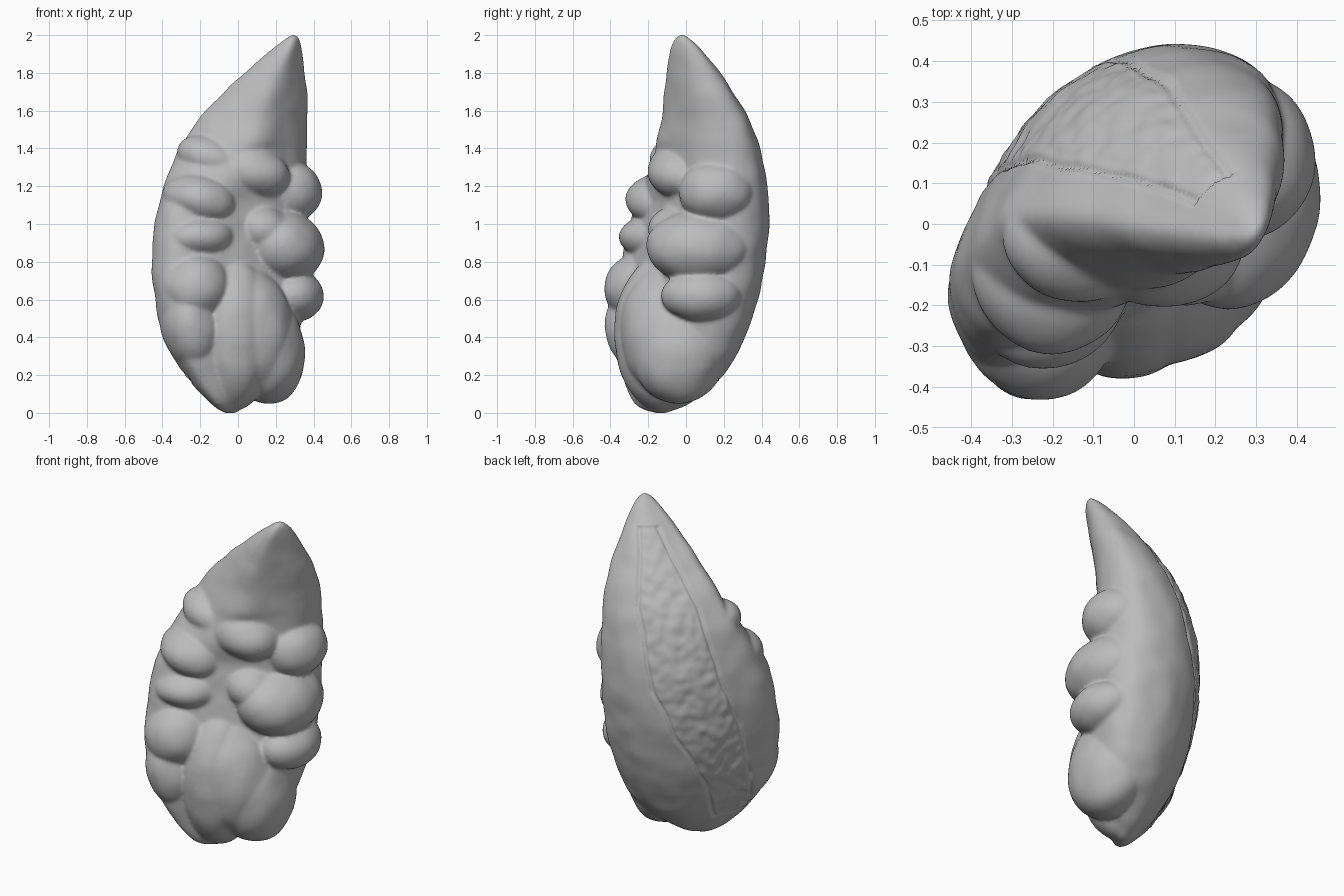
import bpy, bmesh, math
from mathutils import Vector, Matrix, noise

cube = bpy.data.objects.get("Cube")
if cube:
    bpy.data.objects.remove(cube)

stone = bpy.data.materials.new("plain_grey")
stone.use_nodes = True
GREY = (0.5, 0.5, 0.5, 1)
stone.diffuse_color = GREY
stone.node_tree.nodes["Principled BSDF"].inputs["Base Color"].default_value = GREY

# Half-moon cross-sections in a unit box: lower body, and beak with a front ridge
BODY = [(0, .22), (.08, .49), (.22, .75), (.42, .93), (.68, 1), (.92, .92),
        (1, .7), (.9, .4), (.5, .12), (.14, 0)]
BEAK = [(0, .3), (.09, .52), (.23, .75), (.42, .92), (.68, 1), (.92, .93),
        (1, .68), (.9, .36), (.58, 0), (.2, .09)]
# Height and bounds of the shell: z, x min, x max, y min, y max
SHELL = [(0, -.07, -.01, -.16, -.1), (.05, -.14, .06, -.27, .02),
         (.2, -.28, .24, -.34, .2), (.4, -.39, .32, -.38, .31),
         (.6, -.44, .35, -.38, .38), (.8, -.455, .36, -.34, .42),
         (1, -.44, .36, -.3, .44), (1.2, -.39, .36, -.24, .43),
         (1.4, -.31, .365, -.16, .39), (1.6, -.17, .37, -.12, .31),
         (1.8, .03, .355, -.1, .18), (1.92, .175, .34, -.08, .085),
         (1.98, .25, .325, -.055, .02), (2, .28, .31, -.035, -.005)]
# Rounded lobes: centre, radii, tilt about y in degrees
LOBES = [((.07, -.03, 1.28), (.21, .175, .14), 14),
         ((-.13, -.03, 1.34), (.2, .16, .12), 20),
         ((.27, .16, 1.17), (.175, .2, .165), 0),
         ((.23, .07, .88), (.23, .28, .195), 12),
         ((.13, -.03, .97), (.16, .17, .13), 15),
         ((.29, .08, .62), (.165, .21, .14), 0),
         ((-.02, -.13, .42), (.22, .25, .41), 0),
         ((.06, -.1, .44), (.24, .25, .36), -10),
         ((.13, -.04, .36), (.22, .26, .32), -12),
         ((-.23, -.2, .66), (.20, .235, .2), 10),
         ((-.25, -.22, .46), (.16, .21, .24), -12),
         ((-.22, -.14, .93), (.21, .215, .125), 0),
         ((-.2, -.12, 1.13), (.2, .2, .135), 12)]


def smooth(points, f, closed):
    """Smooth curve through the points at position f, counted in points."""
    i = int(f)
    f -= i
    last = len(points) - 1
    a, b, c, d = (Vector(points[k % (last + 1) if closed else min(max(k, 0), last)])
                  for k in range(i - 1, i + 3))
    return b + (c - a) * f / 2 + (a * 2 - b * 5 + c * 4 - d) * f**2 / 2 + (b * 3 - a - c * 3 + d) * f**3 / 2


# Lofted shell
bm = bmesh.new()
COUNT, STEPS = 80, 5
rings = []
for s in range((len(SHELL) - 1) * STEPS + 1):
    z, x0, x1, y0, y1 = smooth(SHELL, s / STEPS, False)
    blend = min(max((z - 1.1) / .35, 0), 1)
    ring = []
    for k in range(COUNT):
        f = k * len(BODY) / COUNT
        p = smooth(BODY, f, True).lerp(smooth(BEAK, f, True), blend)
        ring.append(bm.verts.new((x0 + (x1 - x0) * p.x, y0 + (y1 - y0) * p.y, z)))
    rings.append(ring)
for low, high in zip(rings, rings[1:]):
    for k in range(COUNT):
        j = (k + 1) % COUNT
        bm.faces.new((low[k], low[j], high[j], high[k]))
bm.faces.new(rings[0])
bm.faces.new(rings[-1])
# Lobes on the front and side
for centre, radii, tilt in LOBES:
    shape = (Matrix.Translation(centre) @ Matrix.Rotation(math.radians(tilt), 4, 'Y')
             @ Matrix.Diagonal((*radii, 1)))
    bmesh.ops.create_icosphere(bm, subdivisions=4, radius=1, matrix=shape)
bmesh.ops.recalc_face_normals(bm, faces=bm.faces)
mesh = bpy.data.meshes.new("lobed_shell")
bm.to_mesh(mesh)
bm.free()
shell = bpy.data.objects.new("lobed_shell", mesh)
bpy.context.collection.objects.link(shell)
mesh.materials.append(stone)

# Fuse into one skin and soften the creases
bpy.context.view_layer.objects.active = shell
shell.select_set(True)
fuse = shell.modifiers.new("fuse", 'REMESH')
fuse.mode = 'VOXEL'
fuse.voxel_size = 0.01
soften = shell.modifiers.new("soften", 'SMOOTH')
soften.factor = 0.5
soften.iterations = 10
for name in ("fuse", "soften"):
    bpy.ops.object.modifier_apply(modifier=name)

# Sunken rough strip down the back: z, centre and half width across the back
STRIP = [(.16, -.25, .11), (.45, -.19, .13), (.8, -.06, .19), (1.05, .05, .2),
         (1.5, .14, .16), (1.87, .2, .05)]
back = Vector((-1, 1, .2)).normalized()
moves = []
for v in shell.data.vertices:
    x, y, z = v.co
    shift = 0.006 * noise.noise(v.co * 8)
    if v.normal.dot(back) > .3 and STRIP[0][0] < z < STRIP[-1][0]:
        for (za, ca, wa), (zb, cb, wb) in zip(STRIP, STRIP[1:]):
            if za <= z <= zb:
                t = (z - za) / (zb - za)
                side = abs((x + y) / math.sqrt(2) - ca - (cb - ca) * t) - wa - (wb - wa) * t
                side += .012 * noise.noise(v.co * 7)
                shift -= .012 * math.exp(-(side / .011)**2)
                if side < 0:
                    shift += min(-side / .03, 1) * (.007 * noise.noise(v.co * 18) - .005)
                break
    moves.append(v.normal * shift)
for v, move in zip(shell.data.vertices, moves):
    v.co += move
bpy.ops.object.shade_smooth()
